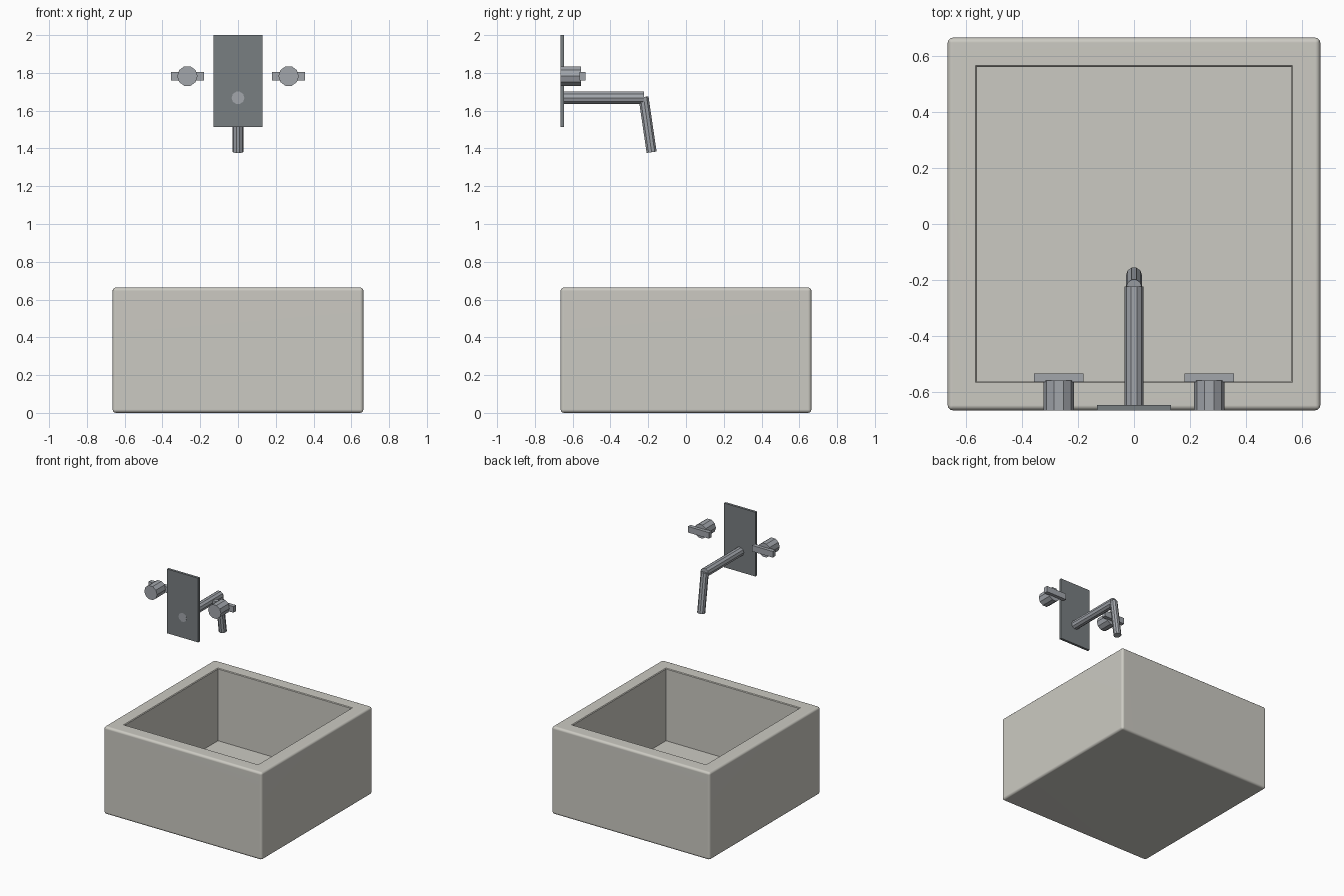
import bpy, bmesh
from mathutils import Vector

if "Cube" in bpy.data.objects:
    bpy.data.objects.remove(bpy.data.objects["Cube"])


def material(name, rgb):
    m = bpy.data.materials.new(name)
    m.diffuse_color = (*rgb, 1)
    m.use_nodes = True
    m.node_tree.nodes["Principled BSDF"].inputs["Base Color"].default_value = m.diffuse_color
    return m


CERAMIC = material("ceramic", (0.60, 0.59, 0.54))
METAL = material("metal", (0.36, 0.38, 0.41))
DARK = material("dark_metal", (0.19, 0.21, 0.22))


def box(name, lo, hi, mat):
    lo, hi = Vector(lo), Vector(hi)
    bpy.ops.mesh.primitive_cube_add(size=1, location=(lo + hi) / 2)
    ob = bpy.context.object
    ob.name = name
    ob.scale = hi - lo
    bpy.ops.object.transform_apply(location=False, rotation=False, scale=True)
    ob.data.materials.append(mat)
    return ob


def rod(name, a, b, radius, sides=10):
    a, b = Vector(a), Vector(b)
    bpy.ops.mesh.primitive_cylinder_add(vertices=sides, radius=radius,
                                        depth=(b - a).length, location=(a + b) / 2)
    ob = bpy.context.object
    ob.name = name
    ob.rotation_mode = 'QUATERNION'
    ob.rotation_quaternion = (b - a).to_track_quat('Z', 'X')
    ob.data.materials.append(METAL)
    return ob


# Basin: block with inset, sunken top and softened edges
R, RIM, FLOOR = 0.664, 0.104, 0.115
basin = box("basin", (-R, -R, -R / 2), (R, R, R / 2), CERAMIC)
basin.location.z = R / 2
bm = bmesh.new()
bm.from_mesh(basin.data)
top = max(bm.faces, key=lambda f: f.calc_center_median().z)
bmesh.ops.inset_region(bm, faces=[top], thickness=RIM, use_even_offset=True)
sunk = bmesh.ops.extrude_discrete_faces(bm, faces=[top])["faces"][0]
bmesh.ops.translate(bm, verts=sunk.verts, vec=(0, 0, FLOOR - R))
# soften the outer edges and, very slightly, the opening
def on_shell(v):
    return max(abs(v.co.x), abs(v.co.y)) > R - 0.01
outer = [e for e in bm.edges if all(on_shell(v) for v in e.verts)]
bmesh.ops.bevel(bm, geom=outer, offset=0.018, segments=3, profile=0.5, affect='EDGES')
opening = [e for e in bm.edges if all(abs(v.co.x) < R - RIM + 0.01 and v.co.z > R / 2 - 0.001
                                      for v in e.verts)
           and all(abs(v.co.y) < R - RIM + 0.01 for v in e.verts)]
bmesh.ops.bevel(bm, geom=opening, offset=0.005, segments=1, profile=0.5, affect='EDGES')
bmesh.ops.recalc_face_normals(bm, faces=bm.faces)
bm.to_mesh(basin.data)
bm.free()
bpy.ops.object.select_all(action='DESELECT')
basin.select_set(True)
bpy.context.view_layer.objects.active = basin
bpy.ops.object.shade_smooth_by_angle()
basin.modifiers.new("even_shading", 'WEIGHTED_NORMAL').keep_sharp = True

# Wall plate and angled spout
box("wall_plate", (-0.131, -R, 1.513), (0.131, -0.645, 2.0), DARK)
rod("spout_arm", (0, -R - 0.001, 1.668), (0, -0.222, 1.668), 0.034)
rod("spout_outlet", (0, -0.225, 1.672), (0, -0.182, 1.38), 0.028)

# Pair of tap knobs with bar handles
for side, s in (("left", -1), ("right", 1)):
    x, z = s * 0.268, 1.783
    rod(side + "_knob", (x, -R, z), (x, -0.557, z), 0.054)
    box(side + "_handle", (x - 0.088, -0.563, z - 0.023),
        (x + 0.088, -0.532, z + 0.023), METAL)
